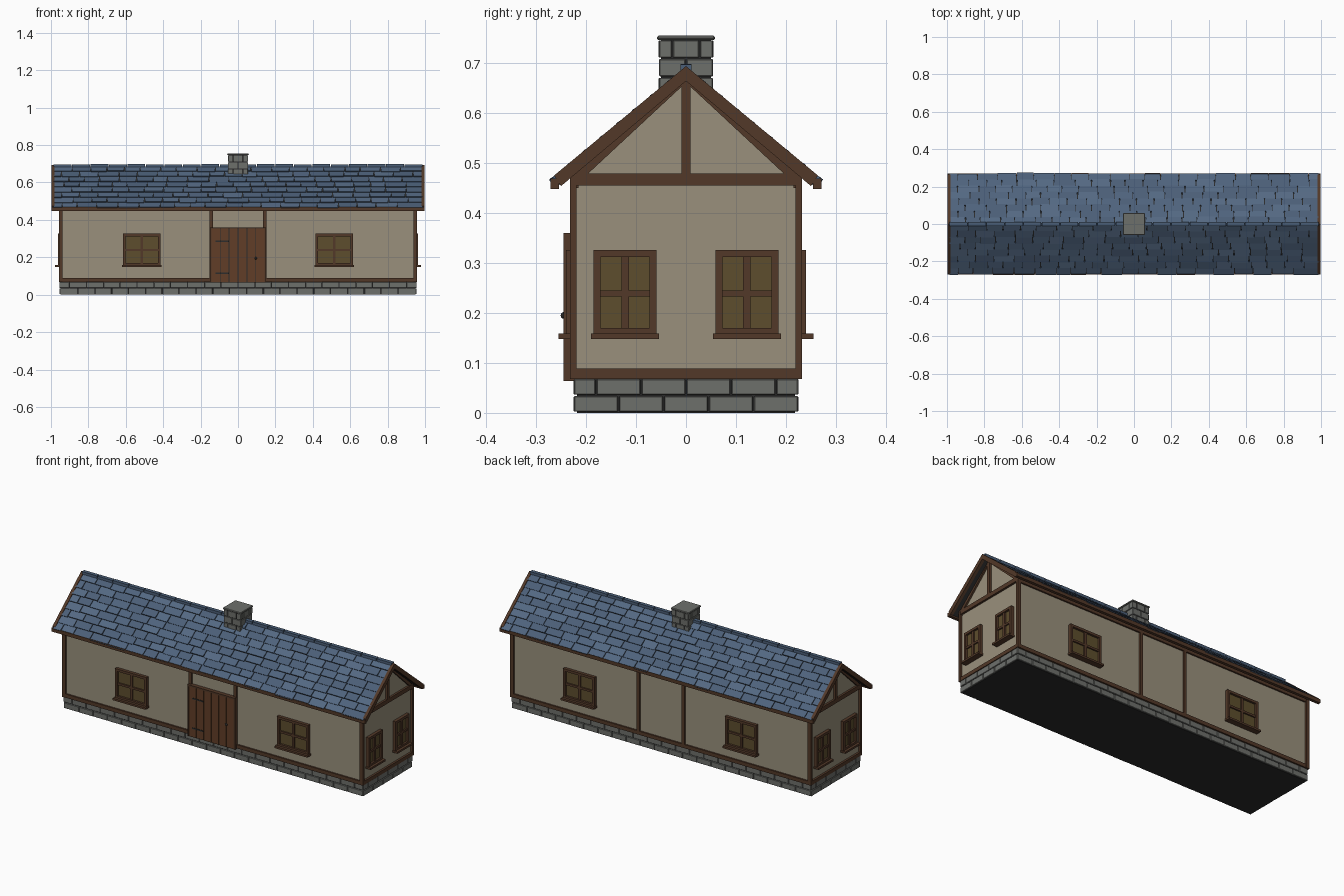
import bpy, bmesh, math, random
from mathutils import Matrix, Vector

if "Cube" in bpy.data.objects:
    bpy.data.objects.remove(bpy.data.objects["Cube"])

random.seed(4)


def mat(name, rgb):
    m = bpy.data.materials.new(name)
    m.diffuse_color = (*rgb, 1)
    m.use_nodes = True
    m.node_tree.nodes["Principled BSDF"].inputs["Base Color"].default_value = m.diffuse_color
    return m


PLASTER = mat("plaster", (0.32, 0.28, 0.20))
WOOD = mat("timber", (0.085, 0.040, 0.021))
DOOR = mat("door_wood", (0.12, 0.048, 0.020))
PANE = mat("pane", (0.11, 0.075, 0.026))
STONE = mat("stone", (0.155, 0.16, 0.148))
DARK = mat("dark_gap", (0.025, 0.025, 0.025))
SLATES = [mat("slate_%d" % i, c) for i, c in enumerate(
    [(0.078, 0.125, 0.205), (0.088, 0.14, 0.225), (0.07, 0.113, 0.185)])]


def finish(name, bm, *mats, bevel=0):
    bmesh.ops.recalc_face_normals(bm, faces=bm.faces)
    me = bpy.data.meshes.new(name)
    bm.to_mesh(me)
    bm.free()
    for m in mats:
        me.materials.append(m)
    ob = bpy.data.objects.new(name, me)
    bpy.context.collection.objects.link(ob)
    if bevel:
        mod = ob.modifiers.new("bevel", 'BEVEL')
        mod.width, mod.segments = bevel, 1
    return ob


def box(bm, x0, x1, y0, y1, z0, z1, frame=Matrix()):
    c = Vector((x0 + x1, y0 + y1, z0 + z1)) / 2
    s = Matrix.Diagonal((x1 - x0, y1 - y0, z1 - z0, 1))
    bmesh.ops.create_cube(bm, size=1, matrix=frame @ Matrix.Translation(c) @ s)


def boxes(name, material, dims, frame=Matrix(), bevel=0):
    bm = bmesh.new()
    for d in dims:
        box(bm, *d, frame=frame)
    return finish(name, bm, material, bevel=bevel)


def prism(bm, pts, x0, x1):
    """Extrude a y-z outline along x."""
    f = bm.faces.new([bm.verts.new((x0, y, z)) for y, z in pts])
    r = bmesh.ops.extrude_face_region(bm, geom=[f])
    vs = [v for v in r["geom"] if isinstance(v, bmesh.types.BMVert)]
    bmesh.ops.translate(bm, verts=vs, vec=(x1 - x0, 0, 0))


def stone_band(name, hx, hy, z0, courses, h, length, phase, depth=0.014):
    """Courses of staggered stones around a rectangle."""
    bm = bmesh.new()
    g = 0.0015
    for k in range(courses):
        za, zb = z0 + k * h + g, z0 + (k + 1) * h - g
        for half, out, rot in ((hx - 0.001, hy, 0), (hx - 0.001, hy, 180),
                               (hy, hx, 90), (hy, hx, 270)):
            frame = Matrix.Rotation(math.radians(rot), 4, 'Z')
            off = length / 2 if (k + phase) % 2 else 0
            n = math.ceil(half / length) + 1
            cuts = [i * length + off for i in range(-n, n + 1)]
            cuts = [-half] + [c for c in cuts if abs(c) < half - 0.01] + [half]
            for a, b in zip(cuts, cuts[1:]):
                out_j = out - random.uniform(0, 0.002)
                box(bm, a + g, b - g, -out_j, -out + depth, za, zb, frame)
    return finish(name, bm, STONE, bevel=0.0015)


# Foundation
boxes("foundation_core", DARK, [(-0.948, 0.948, -0.218, 0.218, 0, 0.07)])
stone_band("foundation_stones", 0.955, 0.225, 0.001, 2, 0.034, 0.09, 1)

# Plastered walls with gables
bm = bmesh.new()
prism(bm, [(-0.222, 0.068), (0.222, 0.068), (0.222, 0.485), (0, 0.672), (-0.222, 0.485)],
      -0.945, 0.945)
finish("walls", bm, PLASTER)

# Timber framing
dims = []
for s in (-1, 1):
    ya, yb = sorted((s * 0.215, s * 0.231))
    dims += [(-0.957, 0.957, ya, yb, 0.068, 0.089), (-0.95, 0.95, ya, yb, 0.45, 0.48)]
    for x in (-0.143, 0.143):
        dims.append((x - 0.009, x + 0.009, ya, yb - 0.0 if s > 0 else yb, 0.08, 0.46))
    xa, xb = sorted((s * 0.938, s * 0.957))
    dims += [(xa, xb, -0.231, 0.231, 0.068, 0.089), (xa, xb, -0.231, 0.231, 0.455, 0.479),
             (xa, xb, -0.0095, 0.0095, 0.479, 0.668)]
    for t in (-1, 1):
        yc, yd = sorted((t * 0.219, t * 0.232))
        dims.append((xa - 0.001, xb + 0.001, yc, yd, 0.068, 0.47))
boxes("timber_frame", WOOD, dims)

# Gable rafters on the wall, bargeboards at the roof ends, eaves beams
bm = bmesh.new()
for s in (-1, 1):
    for t in (-1, 1):
        prism(bm, [(0, 0.661), (t * 0.213, 0.463), (t * 0.231, 0.47), (0, 0.680)],
              s * 0.938, s * 0.955)
        prism(bm, [(0, 0.694), (t * 0.264, 0.475), (t * 0.25, 0.454), (0, 0.664)],
              s * 0.98, s * 0.997)
    ya, yb = sorted((s * 0.254, s * 0.271))
    box(bm, -0.997, 0.997, ya, yb, 0.448, 0.469)
finish("rafters_and_eaves", bm, WOOD)

# Roof deck
bm = bmesh.new()
for t in (-1, 1):
    prism(bm, [(0, 0.684), (t * 0.262, 0.466), (t * 0.253, 0.456), (0, 0.668)], -0.984, 0.984)
finish("roof_deck", bm, DARK)

# Overlapping slates, each raised at its lower end
bm = bmesh.new()
ANG, ROWS, LEN, END = math.atan2(0.218, 0.262), 8, 0.347, 0.988
for t in (-1, 1):
    down = Vector((0, t * math.cos(ANG), -math.sin(ANG)))
    up = Vector((0, t * math.sin(ANG), math.cos(ANG)))
    for r in range(ROWS):
        v0, v1 = r * LEN / ROWS, (r + 1) * LEN / ROWS
        x = -END
        while x < END - 0.001:
            w = random.uniform(0.075, 0.115) * (0.55 if x == -END and r % 2 else 1)
            x1 = x + w if x + w < END - 0.04 else END
            low = v1 + random.uniform(-0.003, 0.003)
            lift = random.uniform(0.006, 0.009)
            vs = []
            for xx in (x + 0.002, x1 - 0.002):
                for v, n in ((v0, 0.0), (low, 0.0), (low, lift), (v0, 0.003)):
                    vs.append(bm.verts.new(Vector((xx, 0, 0.684)) + down * v + up * n))
            idx = random.randrange(3)
            for q in ((0, 1, 2, 3), (4, 5, 6, 7), (0, 1, 5, 4), (1, 2, 6, 5),
                      (2, 3, 7, 6), (3, 0, 4, 7)):
                bm.faces.new([vs[i] for i in q]).material_index = idx
            x = x1
finish("roof_slates", bm, *SLATES)

# Ridge caps
dims = []
for i in range(20):
    a = -END + i * END / 10
    dims.append((a + 0.002, a + END / 10 - 0.002, -0.011, 0.011, 0.682,
                 0.697 + random.uniform(-0.001, 0.001)))
boxes("ridge_caps", SLATES[2], dims)

# Chimney
boxes("chimney_core", DARK, [(-0.05, 0.05, -0.05, 0.05, 0.6, 0.746)])
stone_band("chimney_stones", 0.055, 0.055, 0.597, 4, 0.0375, 0.055, 0)
boxes("chimney_cap", STONE, [(-0.058, 0.058, -0.058, 0.058, 0.746, 0.755)], bevel=0.003)


def window(name, x, y, rot, hw):
    """Four-pane window facing local -y, with the wall face at y = 0."""
    frame = Matrix.Translation((x, y, 0)) @ Matrix.Rotation(math.radians(rot), 4, 'Z')
    z0, z1, b = 0.152, 0.326, 0.014
    boxes(name + "_panes", PANE, [(-hw + b, hw - b, -0.006, 0.005, z0 + b, z1 - b)], frame)
    boxes(name + "_frame", WOOD, [
        (-hw, -hw + b, -0.018, 0.005, z0, z1), (hw - b, hw, -0.018, 0.005, z0, z1),
        (-hw, hw, -0.018, 0.005, z1 - b, z1), (-hw, hw, -0.018, 0.005, z0, z0 + 0.018),
        (-0.0075, 0.0075, -0.014, 0.005, z0, z1),
        (-hw + b, hw - b, -0.014, 0.005, 0.233, 0.245),
        (-hw - 0.005, hw + 0.005, -0.033, 0.005, 0.148, 0.159)], frame)


# Windows on all four sides
for side, s in (("left", -1), ("right", 1)):
    window("front_window_" + side, s * 0.515, -0.222, 0, 0.1)
    window("back_window_" + side, s * 0.515, 0.222, 180, 0.1)
    window(side + "_side_window_front", s * 0.945, -0.122, s * 90, 0.063)
    window(side + "_side_window_back", s * 0.945, 0.122, s * 90, 0.063)

# Front door: backing, planks, lintel, hinges, knob
boxes("door_backing", DARK, [(-0.144, 0.144, -0.236, -0.22, 0.066, 0.352)])
pw = 0.288 / 6
boxes("door_planks", DOOR, [(-0.144 + i * pw + 0.0015, -0.144 + (i + 1) * pw - 0.0015,
                             -0.243 + 0.001 * (i % 2), -0.23, 0.064, 0.352) for i in range(6)])
boxes("door_frame", WOOD, [(-0.15, 0.15, -0.245, -0.22, 0.35, 0.36),
                           (-0.151, -0.143, -0.245, -0.22, 0.064, 0.36),
                           (0.143, 0.151, -0.245, -0.22, 0.064, 0.36)])
boxes("door_hinges", DARK, [(-0.12, -0.05, -0.245, -0.24, z, z + 0.007) for z in (0.112, 0.283)])
bm = bmesh.new()
bmesh.ops.create_uvsphere(bm, u_segments=10, v_segments=6, radius=0.007,
                          matrix=Matrix.Translation((0.096, -0.244, 0.195)))
finish("door_knob", bm, DARK)
